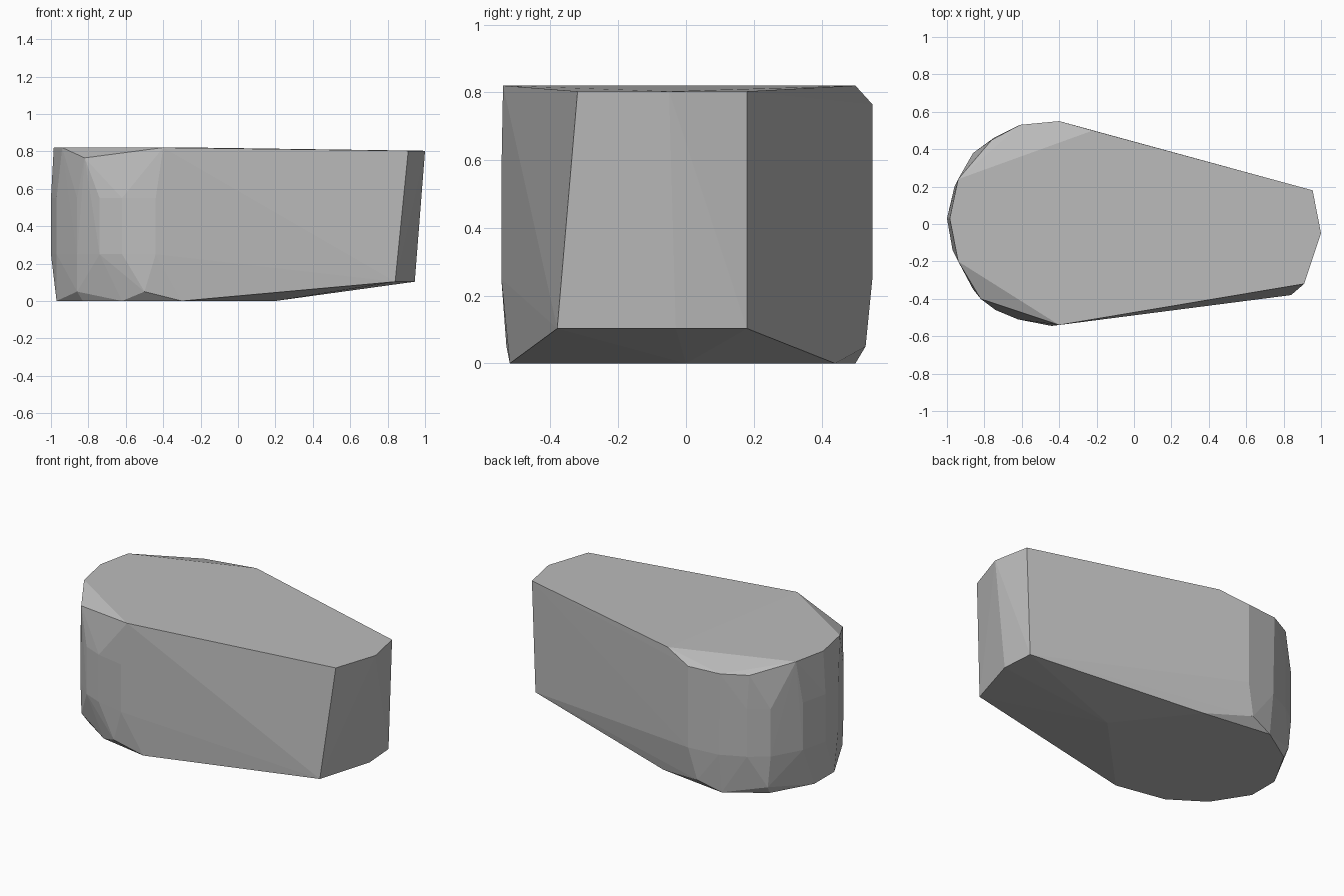
import bpy
import bmesh

# Remove the default object only
default_cube = bpy.data.objects.get("Cube")
if default_cube:
    bpy.data.objects.remove(default_cube, do_unlink=True)


def make_material(name, colour):
    material = bpy.data.materials.new(name)
    material.use_nodes = True
    material.diffuse_color = colour
    shader = next(n for n in material.node_tree.nodes if n.type == "BSDF_PRINCIPLED")
    shader.inputs["Base Color"].default_value = colour
    return material


def level(outline, height):
    """Lift a flat outline to one height."""
    return [(x, y, height) for x, y in outline]


def faceted_block(name, points, material):
    """Wrap the points in a flat-faced convex skin."""
    bm = bmesh.new()
    verts = [bm.verts.new(point) for point in points]
    hull = bmesh.ops.convex_hull(bm, input=verts)
    unused = {v for v in hull["geom_interior"] + hull["geom_unused"]
              if isinstance(v, bmesh.types.BMVert)}
    bmesh.ops.delete(bm, geom=list(unused), context="VERTS")
    bmesh.ops.recalc_face_normals(bm, faces=bm.faces)
    mesh = bpy.data.meshes.new(name)
    bm.to_mesh(mesh)
    bm.free()
    mesh.materials.append(material)
    block = bpy.data.objects.new(name, mesh)
    bpy.context.collection.objects.link(block)
    return block


# Flat top of the rounded broad end
broad_top = [(-.4, -.54), (-.94, -.2), (-.985, .03), (-.94, .24), (-.22, .5)]
# Chipped corners just below the top
chipped_rim = [(-.82, -.4), (-.76, .45), (-.61, .53), (-.4, .55)]
# Bulging wall of the broad end
broad_wall = [(-.44, -.545), (-.62, -.51), (-.74, -.46), (-.86, -.35),
              (-.97, -.14), (-1, .03), (-.96, .2), (-.86, .38),
              (-.75, .46), (-.6, .53), (-.4, .55)]
# Bevelled lower rim
lower_rim = [(-.5, -.53), (-.86, -.34), (-.84, .38), (-.45, .53)]
# Underside resting on the ground
underside = [(-.3, -.52), (-.62, -.46), (-.83, -.32), (-.97, -.1), (-.97, .1),
             (-.83, .35), (-.6, .5), (-.15, .44), (.2, 0)]
# Narrow end, leaning outward towards the top
narrow_top = [(.91, -.32), (1, -.05), (.955, .18)]
narrow_bottom = [(.84, -.38), (.945, -.03), (.93, .18)]

points = (level(broad_top, .82) + level(chipped_rim, .765)
          + level(broad_wall, .55) + level(broad_wall, .25)
          + level(lower_rim, .05) + level(underside, 0)
          + level(narrow_top, .803) + level(narrow_bottom, .103))

stone_grey = make_material("stone grey", (.5, .5, .5, 1))
faceted_block("stone_block", points, stone_grey)
